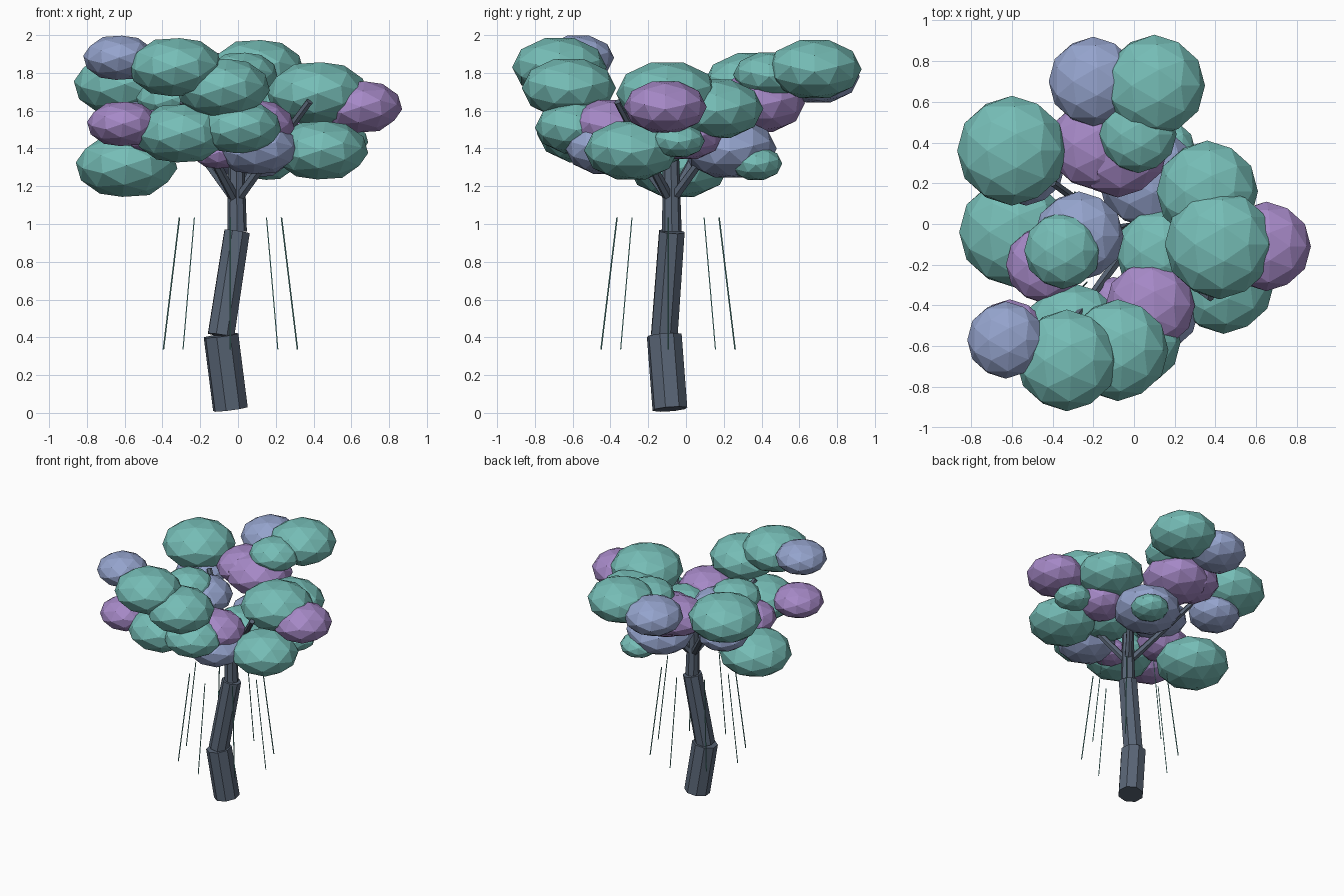
import bpy
from math import atan, cos, sin, sqrt, tau
from mathutils import Matrix, Vector

default_cube = bpy.data.objects.get("Cube")
if default_cube:
    bpy.data.objects.remove(default_cube)


def make_material(name, red, green, blue):
    material = bpy.data.materials.new(name)
    material.use_nodes = True
    colour = (red, green, blue, 1)
    material.diffuse_color = colour
    material.node_tree.nodes["Principled BSDF"].inputs["Base Color"].default_value = colour
    return material


TEAL = make_material("teal leaves", .18, .51, .47)
LAVENDER = make_material("lavender leaves", .3, .37, .61)
PURPLE = make_material("purple leaves", .38, .25, .57)
BARK = make_material("slate bark", .1, .13, .18)

# Leaf clump radii
HUGE, BIG, MEDIUM, SMALL, TINY = .27, .25, .22, .19, .14

# Turns a ball so that edges, not corners, lie on its axes
GOLDEN = (1 + sqrt(5)) / 2
EDGE_UP = Matrix.Rotation(atan(1 / GOLDEN), 4, 'Y')


def limb(name, start, end, start_radius, end_radius, material, sides):
    """Flat-sided tapered cylinder between two points."""
    axis = end - start
    bpy.ops.mesh.primitive_cone_add(vertices=sides, radius1=start_radius, radius2=end_radius,
                                    depth=axis.length, location=(start + end) / 2)
    part = bpy.context.object
    part.name = name
    part.rotation_euler = axis.to_track_quat('Z', 'Y').to_euler()
    part.data.materials.append(material)


def clump(name, material, radius, x, y, z):
    """Flattened faceted ball of leaves."""
    bpy.ops.mesh.primitive_ico_sphere_add(subdivisions=2, radius=radius, location=(x, y, z))
    part = bpy.context.object
    part.name = name + "_leaf_clump"
    part.data.transform(EDGE_UP)
    part.scale.z = .65
    part.data.materials.append(material)


# Trunk in three kinked sections
ankle = Vector((-.09, -.115, .41))
waist = Vector((-.005, -.075, .96))
fork = Vector((-.01, -.08, 1.12))
crown = Vector((-.01, -.08, 1.4))
limb("trunk_base", Vector((-.04, -.085, .02)), ankle, .095, .095, BARK, sides=8)
limb("trunk_middle", ankle, waist, .075, .072, BARK, sides=8)
limb("trunk_top", waist, crown, .052, .042, BARK, sides=8)

# Teal leaf clumps, front to back
clump("front_top", TEAL, BIG, -.33, -.67, 1.83)
clump("front_upper", TEAL, BIG, -.08, -.62, 1.72)
clump("front_right", TEAL, BIG, -.3, -.54, 1.48)
clump("front_centre", TEAL, MEDIUM, .01, -.58, 1.51)
clump("front_left", TEAL, BIG, .44, -.29, 1.39)
clump("left_upper", TEAL, HUGE, .42, -.1, 1.69)
clump("left_lower", TEAL, TINY, .55, -.04, 1.44)
clump("centre_lower", TEAL, MEDIUM, .13, -.14, 1.46)
clump("centre_upper", TEAL, SMALL, -.35, -.13, 1.66)
clump("right_lower", TEAL, HUGE, -.59, -.04, 1.31)
clump("back_left", TEAL, BIG, .36, .16, 1.61)
clump("back_right", TEAL, HUGE, -.6, .36, 1.74)
clump("back_lower", TEAL, TINY, .16, .37, 1.32)
clump("back_upper", TEAL, SMALL, .02, .44, 1.79)
clump("back_top", TEAL, BIG, .1, .68, 1.82)

# Lavender leaf clumps
clump("front_right_high", LAVENDER, SMALL, -.63, -.57, 1.88)
clump("front_low", LAVENDER, MEDIUM, .1, -.42, 1.4)
clump("heart", LAVENDER, MEDIUM, -.27, -.06, 1.58)
clump("back_low", LAVENDER, BIG, .07, .23, 1.4)
clump("right_inner", LAVENDER, SMALL, -.53, .28, 1.56)
clump("back_high", LAVENDER, MEDIUM, -.2, .7, 1.78)

# Purple leaf clumps
clump("front_right_outer", PURPLE, SMALL, -.61, -.56, 1.53)
clump("right_blossom", PURPLE, SMALL, -.44, -.2, 1.49)
clump("front_blossom", PURPLE, MEDIUM, .08, -.4, 1.52)
clump("low_blossom", PURPLE, TINY, -.1, -.4, 1.38)
clump("left_blossom", PURPLE, MEDIUM, .65, -.11, 1.62)
clump("inner_blossom", PURPLE, SMALL, .33, 0, 1.46)
clump("back_blossom", PURPLE, BIG, -.08, .38, 1.64)
clump("back_right_blossom", PURPLE, MEDIUM, -.2, .39, 1.66)

# Branches fanning from the fork into the crown
BRANCHES = 4
for index in range(BRANCHES):
    angle = tau * (index + .6) / BRANCHES
    reach = Vector((cos(angle), sin(angle), 1.1)) * .48
    limb(f"branch_{index}", fork, fork + reach, .028, .02, BARK, sides=6)

# Ring of thin hanging strands, flaring outward at the bottom
STRANDS = 8
ring_centre = Vector((-.04, -.095, 0))
for index in range(STRANDS):
    angle = tau * index / STRANDS
    outward = Vector((cos(angle), sin(angle), 0))
    top = ring_centre + outward * .27 + Vector((0, 0, 1.035))
    bottom = ring_centre + outward * .355 + Vector((0, 0, .335))
    limb(f"hanging_strand_{index}", bottom, top, .004, .004, TEAL, sides=4)
